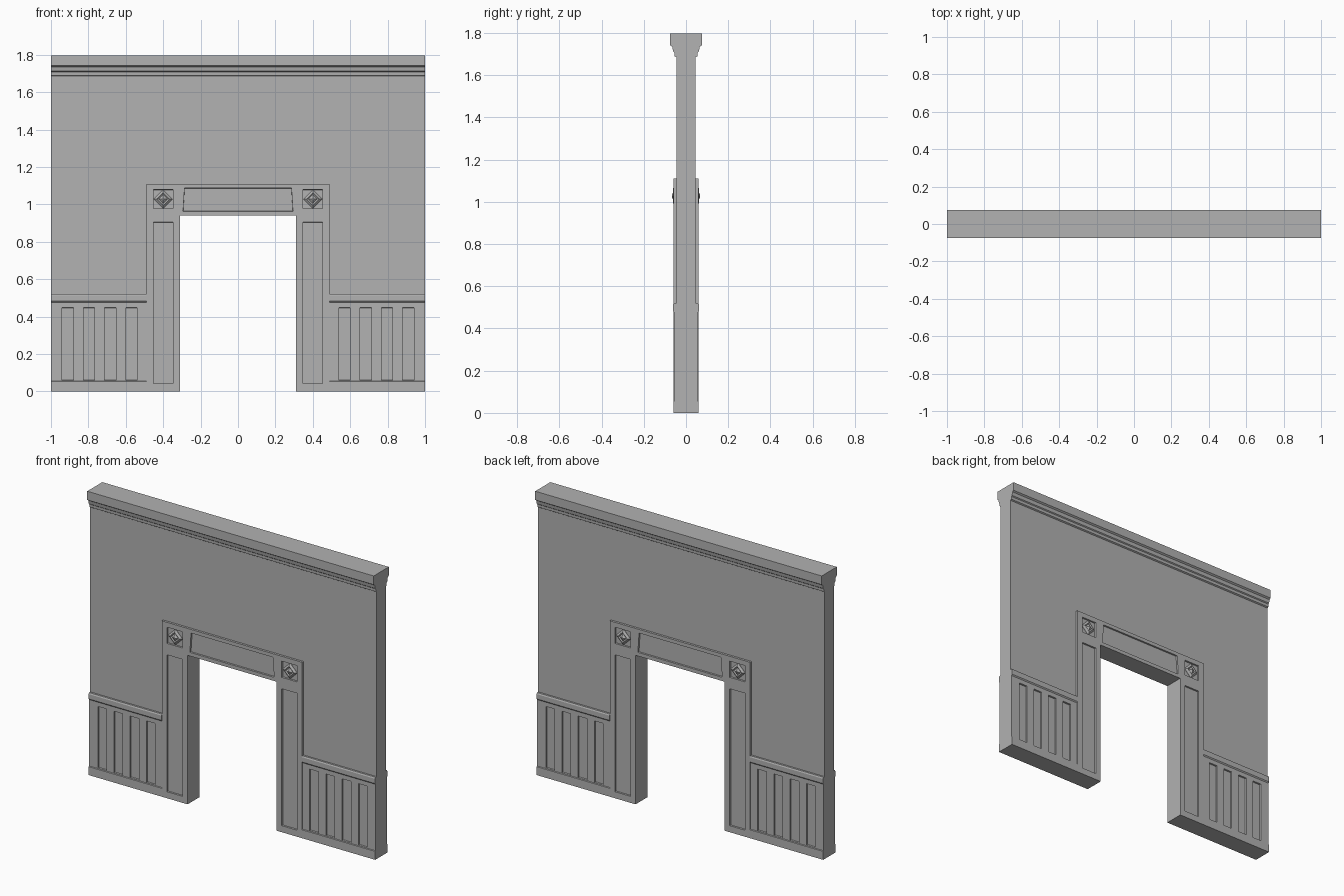
import bpy
import bmesh

cube = bpy.data.objects.get("Cube")
if cube:
    bpy.data.objects.remove(cube, do_unlink=True)

plaster = bpy.data.materials.new("plain_grey")
plaster.use_nodes = True
GREY = (0.445, 0.445, 0.445, 1)
plaster.diffuse_color = GREY
plaster.node_tree.nodes["Principled BSDF"].inputs["Base Color"].default_value = GREY


def loft(bm, rings):
    """Join rings of 3D points into a closed solid."""
    loops = [[bm.verts.new(p) for p in ring] for ring in rings]
    n = len(loops[0])
    for a, b in zip(loops, loops[1:]):
        for i in range(n):
            j = (i + 1) % n
            bm.faces.new((a[i], a[j], b[j], b[i]))
    bm.faces.new(loops[0])
    bm.faces.new(loops[-1])


def finish(name, bm):
    bmesh.ops.recalc_face_normals(bm, faces=bm.faces)
    mesh = bpy.data.meshes.new(name)
    bm.to_mesh(mesh)
    bm.free()
    mesh.materials.append(plaster)
    obj = bpy.data.objects.new(name, mesh)
    bpy.context.collection.objects.link(obj)
    return obj


def upright(name, outline, half):
    """Extrude an x-z outline through the wall thickness."""
    bm = bmesh.new()
    loft(bm, [[(x, y, z) for x, z in outline] for y in (-half, half)])
    return finish(name, bm)


def moulding(name, profile, x0, x1):
    """Run a y-z half profile along x, the same on both faces."""
    section = profile + [(-y, z) for y, z in reversed(profile)]
    bm = bmesh.new()
    loft(bm, [[(x, y, z) for y, z in section] for x in (x0, x1)])
    return finish(name, bm)


def box(cx, cz, hx, hz, taper=0):
    return [(cx - hx, cz - hz), (cx + hx, cz - hz),
            (cx + hx - taper, cz + hz), (cx - hx + taper, cz + hz)]


def recess(obj, outlines, face, floor, slope_x, slope_z):
    """Sink panels with sloping sides into both faces of a part."""
    bm = bmesh.new()
    for outline in outlines:
        cx = sum(p[0] for p in outline) / 4
        cz = sum(p[1] for p in outline) / 4
        for side in (-1, 1):
            rings = []
            for y, k in ((2 * face - floor, 1), (floor, -1)):
                rings.append([(x + (k - 1) / 2 * slope_x * (1 if x > cx else -1),
                               side * y,
                               z + (k - 1) / 2 * slope_z * (1 if z > cz else -1))
                              for x, z in outline])
            loft(bm, rings)
    cutter = finish("cutter", bm)
    cutter.hide_render = True
    mod = obj.modifiers.new("recess", 'BOOLEAN')
    mod.operation = 'DIFFERENCE'
    mod.solver = 'EXACT'
    mod.object = cutter
    bpy.context.view_layer.objects.active = obj
    bpy.ops.object.modifier_apply(modifier=mod.name)
    bpy.data.objects.remove(cutter, do_unlink=True)


def mirrored(right_half):
    return right_half + [(-x, z) for x, z in reversed(right_half)]


# Upper wall, stepped around the door surround
upright("wall", mirrored([(0.45, 1.03), (0.45, 0.52), (1, 0.52), (1, 1.685)]), 0.046)

# Cornice along the top
moulding("cornice", [(0.046, 1.685), (0.054, 1.69), (0.055, 1.708), (0.061, 1.713),
                     (0.065, 1.735), (0.075, 1.742), (0.075, 1.797)], -1, 1)

# Door surround with sunk panels
surround = upright("door_surround",
                   mirrored([(0.31, 0.94), (0.31, 0), (0.49, 0), (0.49, 1.11)]), 0.06)
panels = [box(0, 1.025, 0.295, 0.063, 0.008)]
for s in (-1, 1):
    panels += [box(s * 0.4, 0.473, 0.054, 0.433), box(s * 0.4, 1.028, 0.054, 0.052)]
recess(surround, panels, 0.06, 0.05, 0.002, 0.002)

# Corner rosettes: stepped diamonds
bm = bmesh.new()
for s in (-1, 1):
    for side in (-1, 1):
        steps = [(0.047, 0.05), (0.052, 0.05), (0.062, 0.034),
                 (0.057, 0.024), (0.06, 0.019), (0.067, 0.006)]
        loft(bm, [[(s * 0.4 + r * dx, side * y, 1.028 + r * dz)
                   for dx, dz in ((1, 0), (0, 1), (-1, 0), (0, -1))]
                  for y, r in steps])
finish("rosettes", bm)

# Wainscot on each side: baseboard, planked field and cap rail
wainscot = [(0.06, 0), (0.06, 0.053), (0.056, 0.056), (0.056, 0.475),
            (0.062, 0.482), (0.062, 0.512), (0.058, 0.52)]
for s, name in ((-1, "right_wainscot"), (1, "left_wainscot")):
    field = moulding(name, wainscot, s * 0.49, s)
    slots = [box(s * (0.57 + 0.1133 * i), 0.253, 0.03, 0.196) for i in range(4)]
    recess(field, slots, 0.056, 0.046, 0, 0.003)
